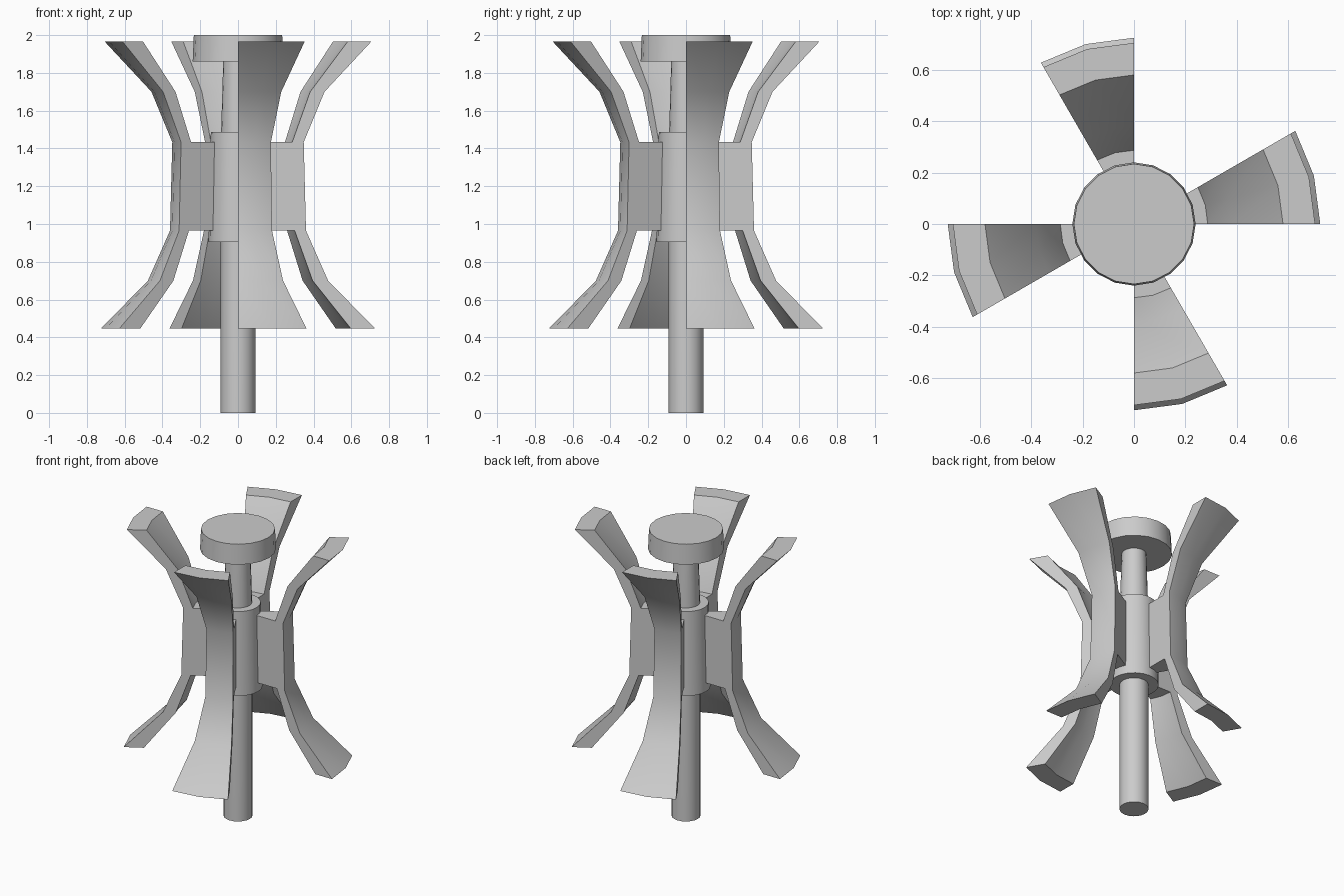
import bpy, bmesh
from math import sin, cos, radians, pi

if "Cube" in bpy.data.objects:
    bpy.data.objects.remove(bpy.data.objects["Cube"])


def finish(name, bm, angle=32):
    bmesh.ops.recalc_face_normals(bm, faces=bm.faces)
    me = bpy.data.meshes.new(name)
    bm.to_mesh(me)
    bm.free()
    ob = bpy.data.objects.new(name, me)
    bpy.context.collection.objects.link(ob)
    bpy.ops.object.select_all(action='DESELECT')
    ob.select_set(True)
    bpy.context.view_layer.objects.active = ob
    bpy.ops.object.shade_smooth_by_angle(angle=radians(angle))
    return ob


def lathe(name, profile, sides=20):
    """Solid of revolution with flat capped ends from (radius, z) pairs."""
    bm = bmesh.new()
    rings = [[bm.verts.new((r * cos(2 * pi * i / sides), r * sin(2 * pi * i / sides), z))
              for i in range(sides)] for r, z in profile]
    for a, b in zip(rings, rings[1:]):
        for i in range(sides):
            j = (i + 1) % sides
            bm.faces.new((a[i], a[j], b[j], b[i]))
    bm.faces.new(rings[0])
    bm.faces.new(rings[-1])
    return finish(name, bm)


def wedge(name, profile, start, sweep=30, steps=2):
    """Closed (radius, z) profile swept through a partial turn."""
    bm = bmesh.new()
    secs = []
    for s in range(steps + 1):
        t = radians(start + sweep * s / steps)
        secs.append([bm.verts.new((r * cos(t), r * sin(t), z)) for r, z in profile])
    n = len(profile)
    for a, b in zip(secs, secs[1:]):
        for i in range(n):
            j = (i + 1) % n
            bm.faces.new((a[i], a[j], b[j], b[i]))
    bm.faces.new(secs[0])
    bm.faces.new(secs[-1])
    return finish(name, bm)


# central shaft, hub collar and top cap
lathe("shaft", [(0.092, 0), (0.092, 1.40), (0.078, 1.87)])
lathe("hub", [(0.156, 0.905), (0.144, 1.488)])
lathe("cap", [(0.24, 1.86), (0.234, 2.0)])

# four flared blades, each with a web running into the hub
blade = [
    (0.705, 1.965), (0.458, 1.70), (0.348, 1.433),
    (0.36, 0.965), (0.477, 0.70), (0.725, 0.447),
    (0.597, 0.447), (0.395, 0.70), (0.30, 0.965),
    (0.13, 0.965), (0.13, 1.433),
    (0.287, 1.433), (0.382, 1.70), (0.58, 1.965),
]
for k in range(4):
    wedge(f"blade_{k + 1}", blade, 90 * k)
